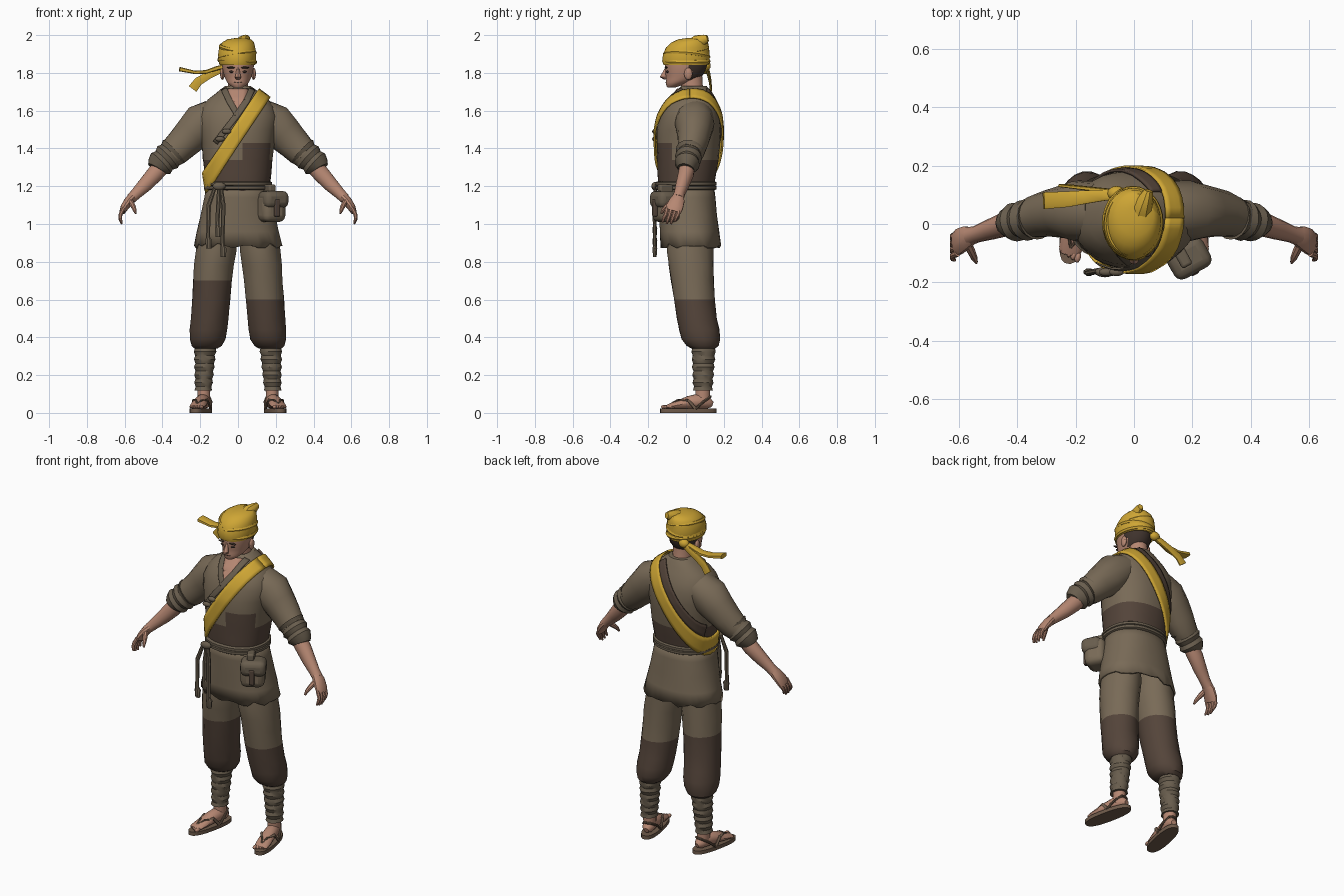
import bpy, bmesh, math, random
from mathutils import Vector, Matrix
from mathutils.bvhtree import BVHTree

random.seed(4)
X, Y, Z = Vector((1, 0, 0)), Vector((0, 1, 0)), Vector((0, 0, 1))


def material(name, *rgb):
    m = bpy.data.materials.new(name)
    m.diffuse_color = (*rgb, 1)
    return m


CLOTH = material("brown cloth", .19, .145, .095)
DARK = material("dark brown cloth", .088, .058, .042)
OLIVE = material("olive trim", .14, .11, .075)
SKIN = material("skin", .47, .245, .17)
YELLOW = material("yellow cloth", .62, .38, .035)
HAIR = material("dark hair", .05, .033, .026)
STRAW = material("sandal", .16, .105, .07)


def finish(name, bm, mat):
    bmesh.ops.recalc_face_normals(bm, faces=bm.faces)
    me = bpy.data.meshes.new(name)
    bm.to_mesh(me)
    bm.free()
    me.materials.append(mat)
    ob = bpy.data.objects.new(name, me)
    bpy.context.collection.objects.link(ob)
    return ob


def loft(name, rings, mat, n=16, ref=Y, flat=False, p=1.0, fold=0, caps=True):
    """Skin over elliptical rings (x, y, z, radius across, radius along ref)."""
    bm, loops = bmesh.new(), []
    pts = [Vector(r[:3]) for r in rings]
    for i, r in enumerate(rings):
        t = Z if flat else (pts[min(i + 1, len(pts) - 1)] - pts[max(i - 1, 0)]).normalized()
        v = (ref - t * ref.dot(t)).normalized()
        u = v.cross(t)
        loop = []
        for k in range(n):
            a = 2 * math.pi * (k + .5) / n
            c, s = math.cos(a), math.sin(a)
            f = 1 + fold * (math.sin(5 * a + i * 1.7) + random.uniform(-.6, .6))
            loop.append(bm.verts.new(pts[i] + u * (r[3] * f * math.copysign(abs(c) ** p, c))
                                     + v * (r[4] * f * math.copysign(abs(s) ** p, s))))
        loops.append(loop)
    for a, b in zip(loops, loops[1:]):
        for k in range(n):
            bm.faces.new((a[k], a[(k + 1) % n], b[(k + 1) % n], b[k]))
    if caps:
        bm.faces.new(loops[0])
        bm.faces.new(loops[-1])
    return finish(name, bm, mat)


def grid(name, rows, mat, thick=.006):
    bm = bmesh.new()
    vs = [[bm.verts.new(q) for q in row] for row in rows]
    for a, b in zip(vs, vs[1:]):
        for k in range(len(a) - 1):
            bm.faces.new((a[k], a[k + 1], b[k + 1], b[k]))
    ob = finish(name, bm, mat)
    m = ob.modifiers.new("thickness", 'SOLIDIFY')
    m.thickness, m.offset = thick, 0
    return ob


def ball(name, loc, size, mat):
    bm = bmesh.new()
    bmesh.ops.create_uvsphere(bm, u_segments=12, v_segments=8, radius=1)
    bmesh.ops.transform(bm, matrix=Matrix.Translation(loc) @ Matrix.Diagonal((*size, 1)), verts=bm.verts)
    return finish(name, bm, mat)


def box(name, loc, size, rot, mat, bevel):
    bm = bmesh.new()
    bmesh.ops.create_cube(bm, size=1)
    bmesh.ops.scale(bm, vec=size, verts=bm.verts)
    ob = finish(name, bm, mat)
    ob.location, ob.rotation_euler = loc, rot
    m = ob.modifiers.new("soft", 'BEVEL')
    m.width, m.segments = bevel, 3
    return ob


def paint(ob, mat, rule):
    ob.data.materials.append(mat)
    for f in ob.data.polygons:
        if rule(f.center):
            f.material_index = len(ob.data.materials) - 1


# Upper tunic with dark lower panels
torso = loft("tunic_top", [
    (0, 0, 1.1, .155, .135), (0, 0, 1.2, .168, .148), (0, .006, 1.27, .178, .156), (0, .01, 1.34, .184, .163),
    (0, .013, 1.43, .194, .168), (0, .016, 1.5, .203, .169), (0, .02, 1.57, .21, .16),
    (0, .024, 1.62, .192, .142), (0, .028, 1.66, .16, .12), (0, .035, 1.69, .12, .098),
    (0, .04, 1.715, .09, .08), (0, .042, 1.73, .068, .068)], CLOTH, 32, flat=True, p=.88, fold=.007)
paint(torso, DARK, lambda c: c.z < 1.34 or (c.y < 0 and .02 < c.x < .17 and c.z < 1.43))
tree = BVHTree.FromPolygons([v.co for v in torso.data.vertices], [f.vertices[:] for f in torso.data.polygons])


def drape(name, path, mat, off):
    """Ribbon of (x, z, half width) points laid on the chest."""
    rows = []
    for (x0, z0, w0), (x1, z1, w1) in zip(path, path[1:]):
        side = Vector((z1 - z0, 0, x0 - x1)).normalized()
        for i in range(7):
            f = i / 6
            row = []
            for k in range(-2, 3):
                q = Vector((x0 + (x1 - x0) * f, -1, z0 + (z1 - z0) * f)) + side * (w0 + (w1 - w0) * f) * k / 2
                hit = tree.ray_cast(q, Y)[0] or tree.find_nearest(q + Y * .95)[0]
                row.append(hit - Y * off)
            rows.append(row)
    return grid(name, rows, mat)


drape("bare_chest", [(0, 1.715, .055), (0, 1.65, .04), (-.004, 1.585, .008)], SKIN, .004)
drape("left_lapel", [(-.075, 1.715, .016), (-.045, 1.65, .016), (-.005, 1.58, .014)], OLIVE, .008)
drape("right_lapel", [(.075, 1.715, .016), (.045, 1.65, .016), (-.01, 1.57, .016), (-.12, 1.43, .014)], OLIVE, .01)
for x, z in ((-.06, 1.49), (-.095, 1.45)):
    ball("toggle", (x, -.165, z), (.026, .014, .014), OLIVE)


# Shoulder sash and the strap behind it
def sash(name, lo, hi, a0, a1, mat, off):
    d = Vector((.29, 0, .435)).normalized()
    n = Vector((d.z, 0, -d.x))
    rows = []
    for i in range(49):
        a = a0 + (a1 - a0) * i / 48
        ray = d * math.cos(a) + Y * math.sin(a)
        rows.append([tree.ray_cast(Vector((-.015, .02, 1.46)) + n * (lo + (hi - lo) * k / 4), ray)[0] + ray * off
                     for k in range(5)])
    grid(name, rows, mat, .01)


sash("shoulder_sash", -.038, .038, 0, 2 * math.pi, YELLOW, .013)
sash("back_strap", -.085, -.036, .35, 2.9, DARK, .007)

# Skirt of the tunic with a ragged hem
skirt = loft("tunic_skirt", [(0, 0, 1.21, .166, .146), (0, .006, 1.14, .18, .15), (0, .012, 1.05, .197, .153),
                             (0, .018, .96, .217, .157), (0, .024, .885, .234, .161)],
             CLOTH, 36, flat=True, p=.88, fold=.008, caps=False)
for v in skirt.data.vertices:
    if v.co.z < .89:
        v.co.z += random.choice((-.012, 0, 0, .012))
skirt.modifiers.new("thickness", 'SOLIDIFY').thickness = .012

# Rope belt, its knot and hanging ends
for z in (1.192, 1.213):
    loft("belt", [(0, 0, z + dz, r, r - .018) for dz, r in ((-.013, .172), (-.007, .181), (.007, .181), (.013, .172))],
         OLIVE, 32, flat=True, p=.88)
ball("belt_knot", (-.1, -.165, 1.2), (.035, .018, .022), OLIVE)
for x0, x1, z in ((-.12, -.155, .87), (-.1, -.105, .93), (-.09, -.078, .825)):
    loft("belt_end", [(x0, -.16, 1.2, .01, .01), (x1, -.168, 1.1, .013, .01), (x1 - .004, -.165, z + .06, .011, .01),
                      (x1, -.165, z + .045, .019, .014), (x1, -.165, z, .015, .01)], OLIVE, 8)

# Hip pouch
turn = (0, 0, .5)
box("pouch", (.175, -.105, 1.09), (.135, .12, .16), turn, CLOTH, .035)
box("pouch_flap", (.187, -.117, 1.13), (.143, .115, .09), turn, OLIVE, .03)
box("pouch_strap", (.207, -.165, 1.085), (.03, .02, .09), turn, DARK, .006)
box("pouch_loop", (.165, -.11, 1.185), (.04, .08, .05), turn, OLIVE, .01)

for s in (-1, 1):
    def limb(name, rings, mat, **kw):
        return loft(name, [(s * r[0], *r[1:]) for r in rings], mat, **kw)

    # Sleeves with rolled cuffs, then bare forearms
    limb("sleeve", [(.12, .045, 1.575, .09, .10), (.19, .045, 1.53, .112, .105), (.245, .043, 1.475, .098, .09),
                    (.295, .036, 1.425, .088, .08), (.335, .025, 1.385, .08, .072), (.36, .018, 1.365, .074, .066)],
         CLOTH, n=18, fold=.02)
    cuff = [(.34 + .017 * i, .02 - .0035 * i, 1.385 - .016 * i, (.083, .073)[i % 2] - .002 * i,
             (.075, .064)[i % 2] - .002 * i) for i in range(6)]
    limb("rolled_cuff", cuff + [(.433, -.001, 1.292, .05, .045)], OLIVE, n=18, fold=.012)
    limb("forearm", [(.39, .008, 1.32, .045, .042), (.44, 0, 1.265, .046, .042), (.49, -.018, 1.21, .04, .036),
                     (.54, -.035, 1.16, .031, .029), (.565, -.042, 1.135, .028, .032)], SKIN, n=12)
    # Hands
    limb("palm", [(.55, -.038, 1.15, .026, .028), (.575, -.046, 1.125, .026, .04), (.6, -.06, 1.09, .022, .046),
                  (.612, -.068, 1.065, .016, .042)], SKIN, n=12)
    for i in range(4):
        y, drop = -.034 - .022 * i, (.012, 0, .002, .01)[i]
        limb("finger", [(.605, y, 1.085, .011, .012), (.622, y - .008, 1.05, .011, .011),
                        (.623, y - .018, 1.022 + drop, .009, .01), (.616, y - .024, 1.0 + drop, .005, .006)], SKIN, n=8)
    limb("thumb", [(.575, -.06, 1.13, .015, .016), (.558, -.095, 1.1, .014, .015), (.547, -.12, 1.075, .011, .011),
                   (.541, -.132, 1.055, .005, .006)], SKIN, n=8)

    # Baggy trousers with dark knees
    leg = limb("trouser_leg", [(.11, .025, .97, .1, .12), (.116, .022, .86, .108, .123), (.128, .028, .78, .106, .119),
                               (.134, .034, .7, .103, .114), (.142, .044, .6, .102, .109), (.15, .058, .5, .1, .106),
                               (.156, .071, .44, .1, .107), (.16, .078, .39, .095, .103), (.166, .088, .355, .08, .085),
                               (.17, .093, .34, .06, .062)], CLOTH, n=20, flat=True, fold=.014)
    paint(leg, DARK, lambda c: c.z < (.7 if s < 0 else .6))
    # Shin wraps
    limb("shin_wrap", [(.172 + .001 * i, .094 - .0004 * i, .365 - .0205 * i, (.063, .056)[i % 2] - .0013 * i,
                        (.068, .061)[i % 2] - .0012 * i) for i in range(13)], OLIVE, n=16, flat=True, fold=.012)
    limb("ankle", [(.181, .089, .15, .036, .04), (.181, .088, .05, .034, .04)], SKIN, n=12)

    # Feet and sandals, turned slightly outward
    foot = [loft("sandal_sole", [(0, 0, z, .047, .152) for z in (0, .022)], STRAW, 24, flat=True, p=.8),
            loft("foot", [(0, .13, .045, .015, .015), (0, .11, .052, .03, .032), (0, .06, .062, .042, .036),
                          (0, 0, .055, .034, .038), (0, -.06, .042, .022, .042), (0, -.1, .035, .014, .04),
                          (0, -.12, .032, .008, .03)], SKIN, 14, ref=X)]
    for k in range(5):
        foot.append(ball("toe", (s * (-.03 + .0155 * k), -.122 + .006 * k, .032),
                         (.011 - .001 * k, .02, .011 - .0008 * k), SKIN))
    for e in (-1, 1):
        foot.append(loft("sandal_strap", [(e * .046, .03, .022, .006, .009), (e * .038, -.01, .068, .006, .009),
                                          (e * .015, -.055, .066, .006, .008), (0, -.095, .045, .006, .007)], STRAW, 8))
        foot.append(loft("heel_strap", [(e * .046, .03, .022, .007, .007), (e * .04, .075, .06, .007, .007),
                                        (e * .02, .115, .085, .007, .007), (0, .12, .086, .007, .007)], STRAW, 8, ref=Z))
    for ob in foot:
        ob.matrix_world = Matrix.Translation((s * .197, .012, 0)) @ Matrix.Rotation(s * .21, 4, 'Z')

    # Ears, eyes and brows
    ball("ear", (s * .083, .012, 1.795), (.012, .022, .032), SKIN)
    ball("eye", (s * .033, -.098, 1.806), (.014, .008, .006), HAIR)
    ball("brow", (s * .036, -.105, 1.828), (.023, .008, .005), HAIR)

# Neck and head with cropped hair
loft("neck", [(0, .045, 1.64, .062, .066), (0, .034, 1.7, .054, .058), (0, .026, 1.8, .054, .06)], SKIN, 16, flat=True)
head = loft("head", [(0, -.078, 1.722, .022, .02), (0, -.066, 1.732, .04, .038), (0, -.042, 1.75, .058, .066),
                     (0, -.02, 1.765, .066, .085), (0, -.01, 1.785, .074, .098), (0, -.004, 1.81, .08, .106),
                     (0, 0, 1.84, .086, .113), (0, 0, 1.88, .086, .11)], SKIN, 24, flat=True)
paint(head, HAIR, lambda c: c.z > 1.755 and c.y > .025)
loft("nose", [(0, -.102, 1.825, .008, .01), (0, -.112, 1.8, .011, .014), (0, -.121, 1.778, .017, .018),
              (0, -.108, 1.766, .012, .01)], SKIN, 10, flat=True)
ball("mouth", (0, -.1, 1.75), (.024, .009, .004), DARK)

# Head wrap, folds, top knot and trailing tails
loft("head_wrap", [(-.004, 0, 1.842, .094, .12), (-.005, 0, 1.862, .1, .126), (-.005, .002, 1.9, .1, .124),
                   (-.004, .008, 1.935, .096, .114), (0, .02, 1.962, .084, .097), (.006, .032, 1.978, .062, .072),
                   (.01, .04, 1.985, .02, .03)], YELLOW, 24, flat=True, fold=.008)
for z, r, tx, ty in ((1.862, .096, 0, .06), (1.893, .095, -.08, -.16), (1.925, .09, .1, .18)):
    bpy.ops.mesh.primitive_torus_add(major_segments=28, minor_segments=6, major_radius=r, minor_radius=.01,
                                     location=(-.004, .004, z), rotation=(tx, ty, 0))
    ob = bpy.context.object
    ob.name, ob.scale = "wrap_fold", (1, 1.2, 1.2)
    ob.data.materials.append(YELLOW)
loft("wrap_top_knot", [(.02, .03, 1.93, .05, .05), (.032, .065, 1.965, .04, .036), (.045, .098, 1.978, .026, .022),
                       (.05, .115, 1.982, .018, .015)], YELLOW, 10, ref=X)
ball("wrap_back_knot", (-.06, .105, 1.838), (.032, .026, .026), YELLOW)
loft("upper_tail", [(-.05, .1, 1.84, .012, .014), (-.11, .098, 1.825, .012, .02), (-.17, .092, 1.805, .01, .024),
                    (-.23, .085, 1.803, .009, .028), (-.31, .08, 1.82, .012, .03)], YELLOW, 8, p=.5)
loft("lower_tail", [(-.05, .105, 1.84, .016, .01), (-.1, .115, 1.812, .018, .008), (-.16, .122, 1.785, .021, .007),
                    (-.21, .128, 1.755, .024, .006), (-.24, .132, 1.715, .026, .006)], YELLOW, 8, p=.5)

# Smooth shading with kept creases
bpy.ops.object.select_all(action='SELECT')
bpy.context.view_layer.objects.active = torso
bpy.ops.object.shade_smooth_by_angle(angle=math.radians(35))
